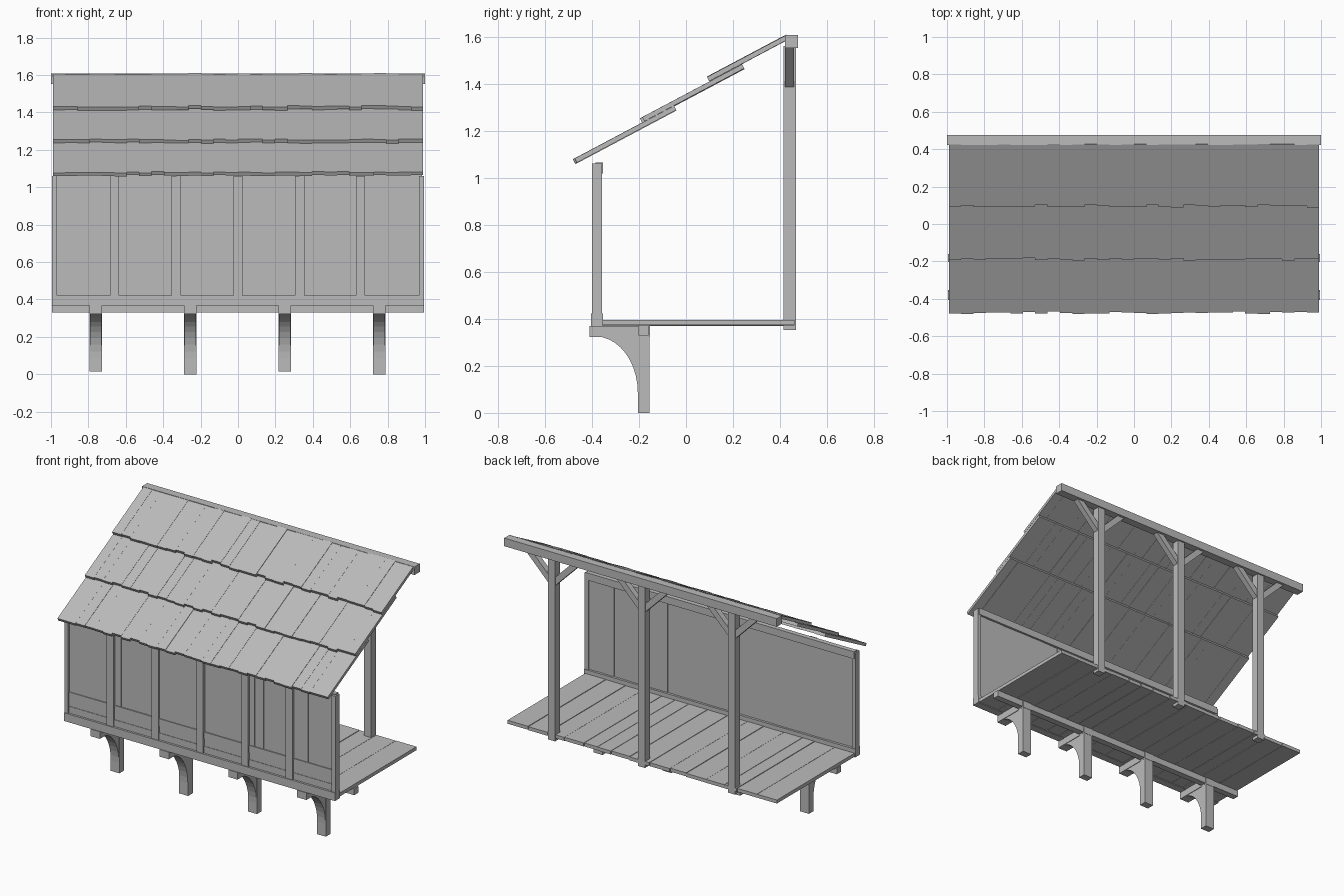
import bpy, bmesh, math, random
from mathutils import Matrix, Vector

random.seed(7)
cube = bpy.data.objects.get("Cube")
if cube:
    bpy.data.objects.remove(cube, do_unlink=True)

# One weathered timber colour
timber = bpy.data.materials.new("grey_timber")
timber.use_nodes = True
GREY = (0.5, 0.5, 0.5, 1)
timber.diffuse_color = GREY
timber.node_tree.nodes["Principled BSDF"].inputs["Base Color"].default_value = GREY


def finish(name, bm, matrix=Matrix()):
    bmesh.ops.recalc_face_normals(bm, faces=bm.faces)
    mesh = bpy.data.meshes.new(name)
    bm.to_mesh(mesh)
    bm.free()
    mesh.materials.append(timber)
    ob = bpy.data.objects.new(name, mesh)
    ob.matrix_world = matrix
    bpy.context.collection.objects.link(ob)
    return ob


def boxes(name, bounds, matrix=Matrix()):
    """One object of boxes, each given as x, y and z ranges."""
    bm = bmesh.new()
    for ranges in bounds:
        mid = Vector([(a + b) / 2 for a, b in ranges])
        size = [b - a for a, b in ranges]
        bmesh.ops.create_cube(bm, size=1, matrix=Matrix.Translation(mid) @ Matrix.Diagonal((*size, 1)))
    return finish(name, bm, matrix)


def prism(name, outline, axis, low, high):
    """Outline in the plane across an axis, pushed from low to high."""
    bm = bmesh.new()
    place = (lambda p, d: (d, *p)) if axis == "x" else (lambda p, d: (p[0], d, p[1]))
    face = bm.faces.new([bm.verts.new(place(p, low)) for p in outline])
    pushed = bmesh.ops.extrude_face_region(bm, geom=[face])
    step = Vector(place((0, 0), high - low))
    bmesh.ops.translate(bm, vec=step, verts=[v for v in pushed["geom"] if isinstance(v, bmesh.types.BMVert)])
    return finish(name, bm)


def strips(start, end, count):
    width = (end - start) / count
    return [(start + i * width, start + (i + 1) * width) for i in range(count)]


def jitter(amount):
    return random.uniform(-amount, amount)


# Roof: three overlapping courses of boards
slope = math.atan(0.53)
for name, y, z, length in (("lower", -0.465, 1.063, 0.48),
                           ("middle", -0.18, 1.237, 0.485),
                           ("upper", 0.105, 1.415, 0.375)):
    boards = []
    for x in strips(-0.99, 0.99, 30):
        lift = jitter(0.002)
        boards.append((x, (jitter(0.008), length), (lift, lift + 0.02)))
    boxes(name + "_roof_boards", boards,
          Matrix.Translation((0, y, z)) @ Matrix.Rotation(slope, 4, "X"))
boxes("ridge_beam", [((-1, 1), (0.422, 0.477), (1.553, 1.607))])

# Front wall: upright boards, posts, skirting and rails
wall = []
for x in strips(-0.98, 0.98, 30):
    shift = jitter(0.002)
    wall.append((x, (-0.384 + shift, -0.368 + shift), (0.4, 1.06)))
boxes("front_wall_boards", wall)
boxes("front_skirting", [((-0.98, 0.98), (-0.391 + o, -0.38), (z, z + 0.047))
                         for z, o in ((0.42, 0), (0.467, 0.003), (0.514, 0.001))])
boxes("front_posts", [((x - 0.025, x + 0.025), (-0.4, -0.372), (0.41, 1.06))
                      for x in (-0.66, -0.33, 0, 0.33, 0.655)])
boxes("corner_posts", [((s * 0.981 - 0.014, s * 0.981 + 0.014), (-0.4, -0.358), (0.41, 1.06))
                       for s in (-1, 1)])
boxes("wall_top_rail", [((-0.985, 0.985), (-0.385, -0.353), (1.018, 1.066))])
boxes("wall_sill", [((-0.995, 0.995), (-0.405, -0.353), (0.368, 0.422))])

# Floor: boards of uneven width running front to back
floor, x = [], -0.99
while x < 0.99:
    edge = x + random.uniform(0.08, 0.15)
    if edge > 0.93:
        edge = 0.99
    drop = random.uniform(0, 0.003)
    floor.append(((x, edge - 0.003), (-0.357, 0.462 + jitter(0.004)), (0.373 - drop, 0.396 - drop)))
    x = edge + 0.0001
boxes("floor_boards", floor)
boxes("floor_beam", [((-0.995, 0.995), (-0.203, -0.16), (0.33, 0.372))])

# Back posts with slanting braces to the ridge beam
for i, x in enumerate((-0.66, 0, 0.66)):
    boxes(f"back_post_{i}", [((x - 0.026, x + 0.026), (0.415, 0.467), (0.352, 1.56))])
    for side, s in (("left", 1), ("right", -1)):
        outline = [(x + s * a, z) for a, z in ((0.02, 1.38), (0.2, 1.56), (0.145, 1.56), (0.02, 1.435))]
        prism(f"{side}_brace_{i}", outline, "y", 0.422, 0.46)

# Curved brackets under the front
for i, x in enumerate((-0.76, -0.255, 0.25, 0.755)):
    foot = 0.015 if i % 2 == 0 else 0
    boxes(f"bracket_post_{i}", [((x - 0.033, x + 0.033), (-0.205, -0.156), (foot, 0.372))])
    boxes(f"bracket_arm_{i}", [((x - 0.034, x + 0.034), (-0.41, -0.154), (0.322, 0.369))])
    arc = [(-0.385 + 0.18 * math.sin(t), 0.085 + 0.24 * math.cos(t))
           for t in [k * math.pi / 20 for k in range(11)]]
    prism(f"bracket_curve_{i}", arc + [(-0.2, 0.085), (-0.2, 0.325)], "x", x - 0.03, x + 0.03)
